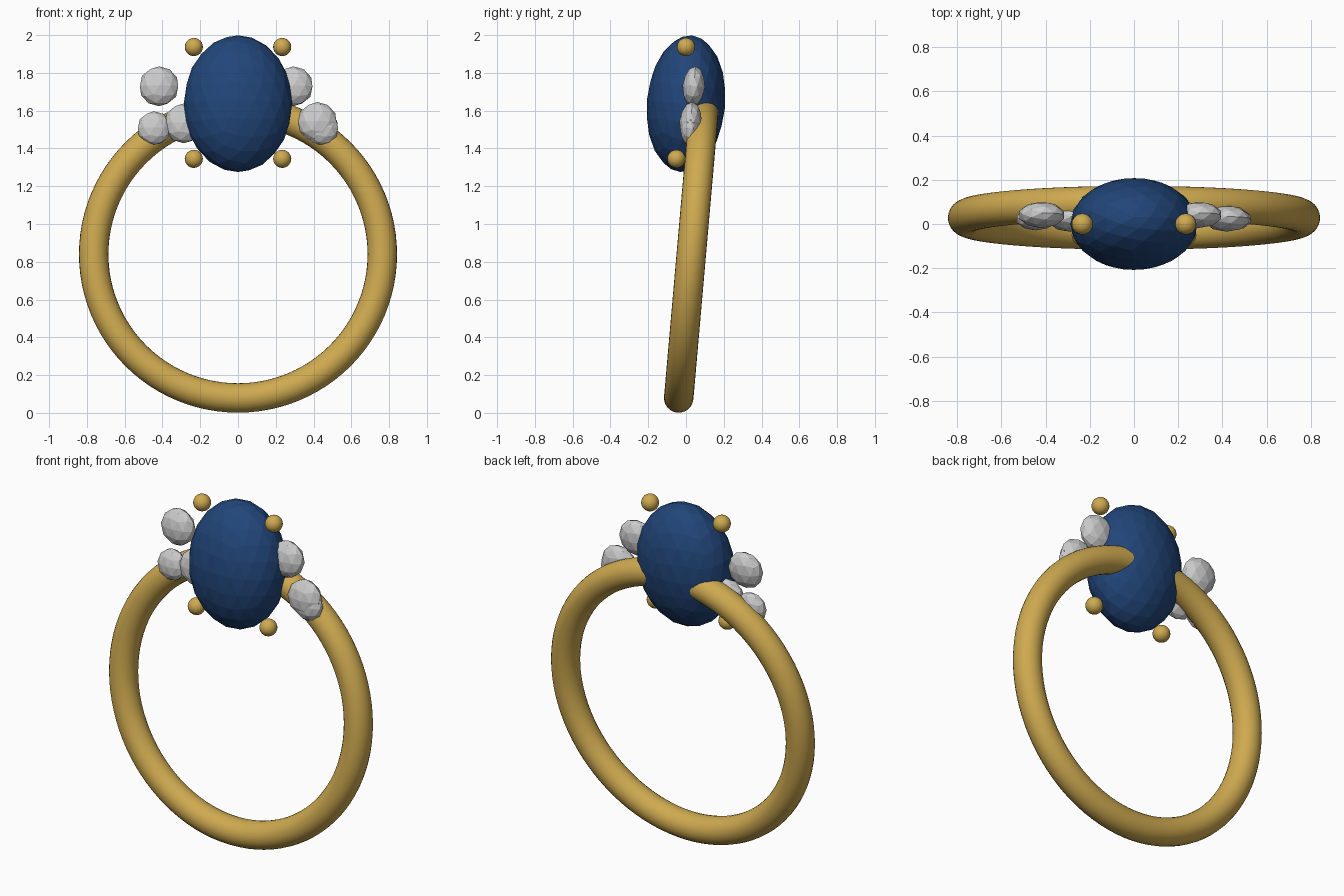
import bpy, math

if "Cube" in bpy.data.objects:
    bpy.data.objects.remove(bpy.data.objects["Cube"])

TILT = math.radians(-5)  # whole ring leans back slightly


def material(name, color):
    m = bpy.data.materials.new(name)
    m.diffuse_color = color
    m.use_nodes = True
    m.node_tree.nodes["Principled BSDF"].inputs["Base Color"].default_value = m.diffuse_color
    return m


gold = material("gold", (0.62, 0.40, 0.08, 1))
blue = material("blue_gem", (0.015, 0.06, 0.19, 1))


def finish(name, mat=None, scale=(1, 1, 1), smooth=False):
    ob = bpy.context.object
    ob.name = name
    ob.scale = scale
    ob.rotation_euler[0] += TILT
    if mat:
        ob.data.materials.append(mat)
    if smooth:
        bpy.ops.object.shade_smooth()
    return ob


# Band
bpy.ops.mesh.primitive_torus_add(major_radius=0.764, minor_radius=0.078,
                                 major_segments=96, minor_segments=24,
                                 location=(0, 0.028, 0.84),
                                 rotation=(math.pi / 2, 0, 0))
finish("band", gold, smooth=True)

# Main oval gem, faceted
bpy.ops.mesh.primitive_ico_sphere_add(subdivisions=3, radius=1, location=(0, 0, 1.637))
finish("main_gem", blue, (0.287, 0.208, 0.363))

# Prong beads at the four corners of the gem
for x in (-0.234, 0.234):
    for y, z in ((0.0, 1.937), (-0.051, 1.345)):
        bpy.ops.mesh.primitive_uv_sphere_add(segments=20, ring_count=12, radius=0.048,
                                             location=(x, y, z))
        finish("prong_bead", gold, smooth=True)

# Small side stones: x, z, radius
for x, z, r in ((-0.418, 1.729, 0.106), (-0.286, 1.533, 0.106), (-0.444, 1.507, 0.09),
                (0.293, 1.729, 0.106), (0.42, 1.54, 0.106), (0.444, 1.507, 0.09)):
    bpy.ops.mesh.primitive_ico_sphere_add(subdivisions=2, radius=1,
                                          location=(x, 0.041 + (z - 1.729) * 0.0875, z))
    finish("side_stone", None, (r, r * 0.56, r))
